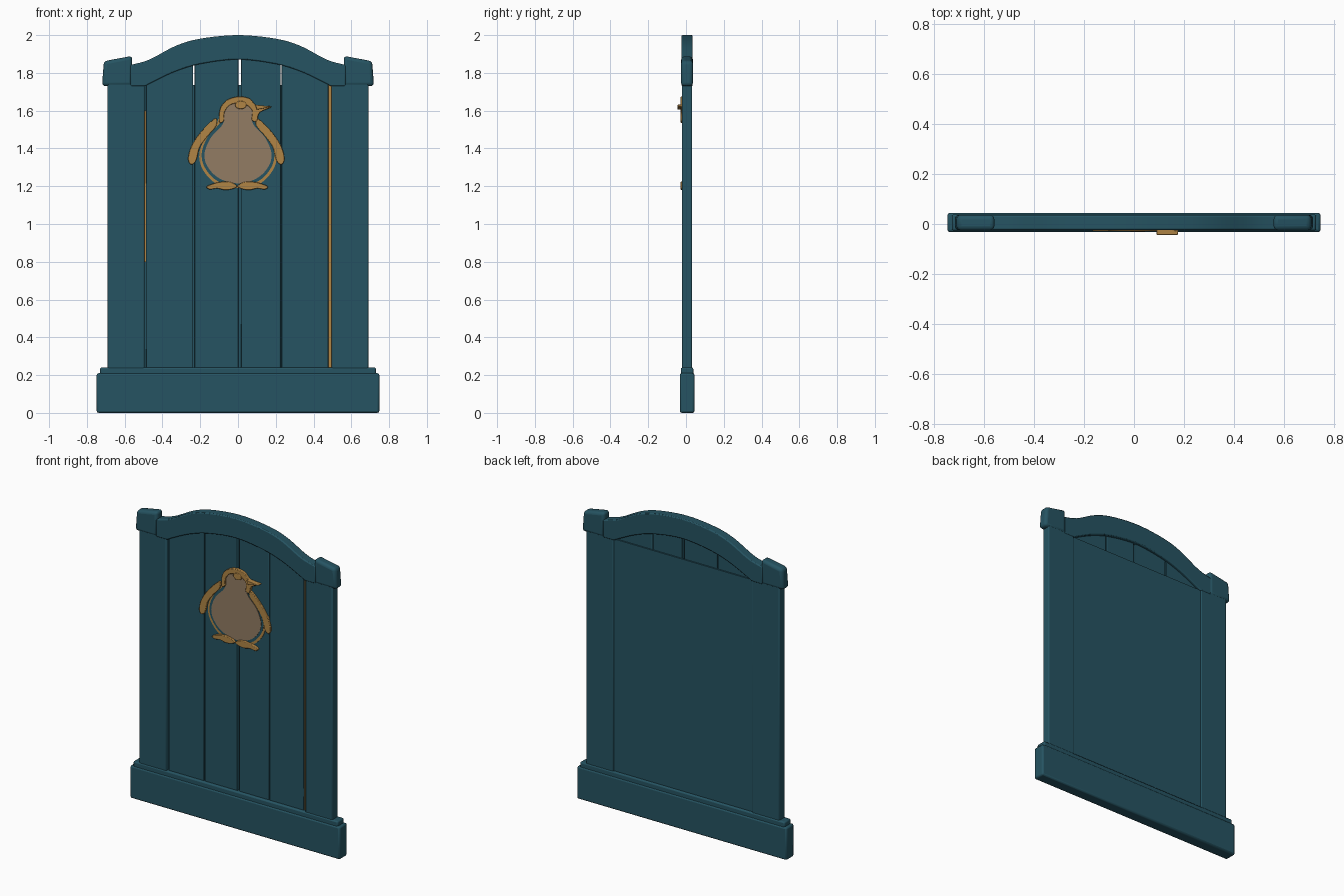
import bpy, bmesh, math
from mathutils import Vector

if "Cube" in bpy.data.objects:
    bpy.data.objects.remove(bpy.data.objects["Cube"])


def material(name, rgb):
    m = bpy.data.materials.new(name)
    m.diffuse_color = (*rgb, 1)
    m.use_nodes = True
    m.node_tree.nodes["Principled BSDF"].inputs["Base Color"].default_value = m.diffuse_color
    return m


TEAL = material("teal paint", (0.019, 0.088, 0.122))
GOLD = material("gold wood", (0.44, 0.235, 0.06))
TAN = material("tan belly", (0.29, 0.20, 0.125))


def spline(pts, closed=False, n=5):
    """Catmull-Rom curve through 2D points."""
    P = [Vector(p) for p in pts]
    c = len(P)
    out = []
    for i in range(c if closed else c - 1):
        def g(k):
            return P[k % c] if closed else P[min(max(k, 0), c - 1)]
        a, b, d, e = g(i - 1), g(i), g(i + 1), g(i + 2)
        for s in range(n):
            t = s / n
            out.append(0.5 * (2 * b + (d - a) * t + (2 * a - 5 * b + 4 * d - e) * t * t
                              + (3 * b - a - 3 * d + e) * t ** 3))
    if not closed:
        out.append(P[-1])
    return [(p.x, p.y) for p in out]


def prism(name, pts, y0, y1, mat, bevel=0.0, segs=2):
    """Extrude an x-z outline from y0 to y1."""
    bm = bmesh.new()
    f = [bm.verts.new((x, y0, z)) for x, z in pts]
    b = [bm.verts.new((x, y1, z)) for x, z in pts]
    bm.faces.new(f)
    bm.faces.new(b[::-1])
    for i in range(len(f)):
        j = (i + 1) % len(f)
        bm.faces.new((f[i], b[i], b[j], f[j]))
    bmesh.ops.recalc_face_normals(bm, faces=bm.faces)
    me = bpy.data.meshes.new(name)
    bm.to_mesh(me)
    bm.free()
    me.materials.append(mat)
    o = bpy.data.objects.new(name, me)
    bpy.context.collection.objects.link(o)
    if bevel:
        m = o.modifiers.new("bevel", 'BEVEL')
        m.width, m.segments = bevel, segs
        m.limit_method, m.angle_limit = 'ANGLE', math.radians(40)
    bpy.ops.object.select_all(action='DESELECT')
    o.select_set(True)
    bpy.context.view_layer.objects.active = o
    bpy.ops.object.shade_smooth_by_angle(angle=math.radians(35))
    return o


def rect(x0, x1, z0, z1):
    return [(x0, z0), (x1, z0), (x1, z1), (x0, z1)]


def flip(pts, shift=0.0):
    return [(shift - x, z) for x, z in reversed(pts)]


def sym(half):
    """Mirror a half outline running from the centre line."""
    return half + [(-x, z) for x, z in reversed(half) if abs(x) > 1e-6]


# plinth
prism("plinth", rect(-0.748, 0.748, 0, 0.21), -0.033, 0.045, TEAL, 0.01)
prism("plinth_step", rect(-0.73, 0.73, 0.2, 0.24), -0.027, 0.039, TEAL, 0.008)

# posts and their caps
post = rect(-0.69, -0.495, 0.22, 1.75)
cap = [(-0.72, 1.73), (-0.56, 1.73), (-0.56, 1.89), (-0.71, 1.862)]
for side, fn in (("left", lambda p: p), ("right", flip)):
    prism(side + "_post", fn(post), -0.022, 0.033, TEAL, 0.006)
    prism(side + "_post_cap", fn(cap), -0.026, 0.037, TEAL, 0.018, 3)

# arched top rail
outer = spline([(-0.57, 1.842), (-0.47, 1.87), (-0.33, 1.943), (-0.2, 1.981), (0, 2.0),
                (0.2, 1.981), (0.33, 1.943), (0.47, 1.87), (0.57, 1.842)])
inner = spline([(-0.49, 1.73), (-0.45, 1.752), (-0.335, 1.806), (-0.2, 1.847), (0, 1.871),
                (0.2, 1.847), (0.335, 1.806), (0.45, 1.752), (0.49, 1.73)])
prism("arched_rail", outer + [(0.57, 1.73)] + inner[::-1] + [(-0.57, 1.73)],
      -0.024, 0.035, TEAL, 0.006)


def arch_z(x):
    for (x0, z0), (x1, z1) in zip(inner, inner[1:]):
        if x0 <= x <= x1:
            return z0 + (z1 - z0) * (x - x0) / (x1 - x0)
    return 1.73


# vertical planks under the arch
for i, (x0, x1) in enumerate(((-0.488, -0.237), (-0.231, 0.003), (0.015, 0.225), (0.231, 0.478))):
    xs = [x1 + (x0 - x1) * k / 10 for k in range(11)]
    prism("plank_%d" % (i + 1), [(x0, 0.22), (x1, 0.22)] + [(x, arch_z(x) + 0.006) for x in xs],
          -0.010, 0.016, TEAL, 0.004)

# back panel and wood showing in the side gaps
prism("back_panel", rect(-0.5, 0.5, 0.22, 1.735), 0.014, 0.025, TEAL)
prism("right_gap_wood", rect(0.474, 0.5, 0.22, 1.735), -0.004, 0.013, GOLD)
prism("left_gap_wood", rect(-0.498, -0.485, 0.8, 1.6), 0.004, 0.013, GOLD)

# bird relief: gold rim, teal groove, tan belly
belly = [(0, 1.215), (0.1, 1.242), (0.162, 1.305), (0.177, 1.375), (0.145, 1.455),
         (0.09, 1.515), (0.073, 1.555), (0.078, 1.595), (0.05, 1.635), (0, 1.647)]
rim = [(0, 1.19), (0.11, 1.21), (0.185, 1.285), (0.205, 1.37), (0.172, 1.46),
       (0.115, 1.525), (0.095, 1.56), (0, 1.575)]
groove = [(0, 1.2), (0.108, 1.227), (0.175, 1.298), (0.192, 1.375), (0.16, 1.463),
          (0.105, 1.523), (0.087, 1.555), (0.088, 1.6), (0.055, 1.645), (0, 1.657)]
prism("bird_rim", spline(sym(rim), True), -0.014, -0.005, GOLD)
prism("bird_groove", spline(sym(groove), True), -0.016, -0.005, TEAL)
prism("bird_belly", spline(sym(belly), True), -0.019, -0.005, TAN)

# head crescent with beak
head = [(-0.1, 1.54), (-0.095, 1.61), (-0.06, 1.655), (0, 1.675), (0.06, 1.665), (0.1, 1.628),
        (0.178, 1.621), (0.115, 1.59), (0.1, 1.545), (0.073, 1.55), (0.075, 1.6),
        (0.045, 1.63), (0, 1.64), (-0.045, 1.628), (-0.072, 1.59), (-0.075, 1.545)]
prism("bird_head", spline(head, True, 4), -0.028, -0.005, GOLD, 0.003)
prism("bird_beak", [(0.09, 1.632), (0.178, 1.621), (0.1, 1.605)], -0.045, -0.01, GOLD, 0.003)
eye = [(0.015 + 0.03 * math.cos(a * math.pi / 8), 1.63 + 0.022 * math.sin(a * math.pi / 8))
       for a in range(16)]
prism("bird_eye", eye, -0.03, -0.01, GOLD, 0.003)

# wings
wing = spline([(-0.12, 1.56), (-0.19, 1.495), (-0.243, 1.42), (-0.264, 1.35), (-0.25, 1.315),
               (-0.222, 1.335), (-0.203, 1.405), (-0.165, 1.46), (-0.115, 1.52)], True, 4)
prism("left_wing", wing, -0.021, -0.005, GOLD, 0.003)
prism("right_wing", flip(wing, -0.018), -0.021, -0.005, GOLD, 0.003)

# webbed feet
foot = spline([(-0.005, 1.2), (-0.04, 1.222), (-0.1, 1.222), (-0.165, 1.2), (-0.15, 1.183),
               (-0.11, 1.188), (-0.07, 1.18), (-0.03, 1.185)], True, 4)
prism("left_foot", foot, -0.028, -0.005, GOLD, 0.003)
prism("right_foot", flip(foot, -0.008), -0.028, -0.005, GOLD, 0.003)
